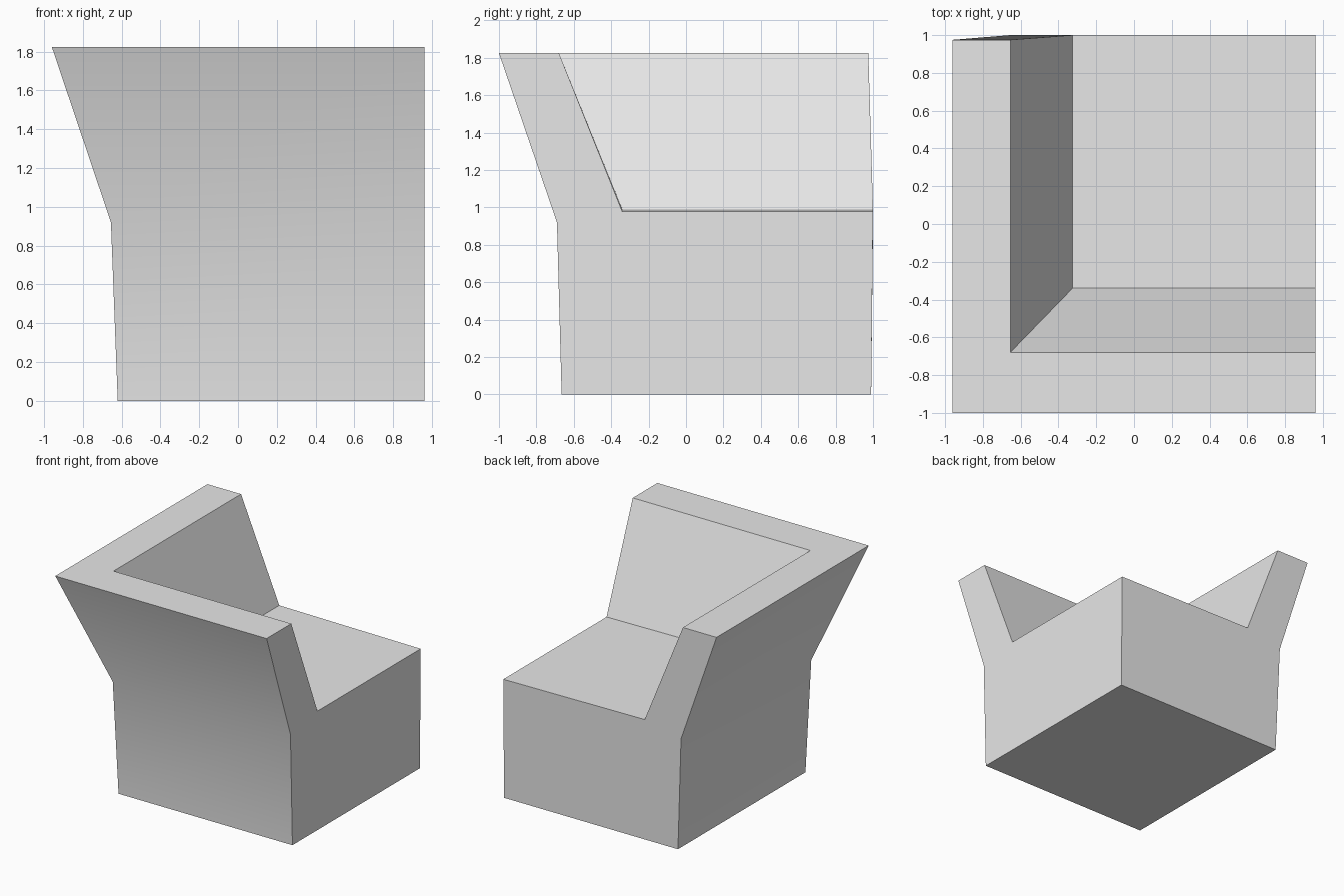
import bpy
import bmesh
from mathutils import Vector

cube = bpy.data.objects.get("Cube")
if cube:
    bpy.data.objects.remove(cube, do_unlink=True)

# One plain upholstery colour
grey = bpy.data.materials.new("light grey")
grey.use_nodes = True
colour = (0.8, 0.8, 0.8, 1)
grey.diffuse_color = colour
grey.node_tree.nodes["Principled BSDF"].inputs["Base Color"].default_value = colour

# Wall profile, from outer foot over the flared rim to the inner seat edge:
# x of side wall, y of front wall, y of side wall's back end, height
profile = [
    (-0.62, -0.665, 0.99, 0),
    (-0.655, -0.69, 1.0, 0.92),
    (-0.96, -1.0, 0.975, 1.825),
    (-0.655, -0.68, 0.975, 1.825),
    (-0.325, -0.34, 1.0, 0.99),
]
SIDE = 0.96
SEAT = 0.977

bm = bmesh.new()
back_end, corner, side_end = [], [], []
for x, y, end, z in profile:
    back_end.append(bm.verts.new((x, end, z)))
    corner.append(bm.verts.new((x, y, z)))
    side_end.append(bm.verts.new((SIDE, y, z)))
side_end[-1].co.z = SEAT

# Mitred wall skins running along the side and the front
for a, b in ((back_end, corner), (corner, side_end)):
    for i in range(len(profile) - 1):
        bm.faces.new((a[i], b[i], b[i + 1], a[i + 1]))

# Seat, underside and the two flat ends meet at the free corner
seat_corner = bm.verts.new((SIDE, 1.0, SEAT))
foot_corner = bm.verts.new((SIDE, 0.99, 0))
bm.faces.new((back_end[-1], corner[-1], side_end[-1], seat_corner))
bm.faces.new((back_end[0], corner[0], side_end[0], foot_corner))
bm.faces.new(back_end + [seat_corner, foot_corner])
bm.faces.new(side_end + [seat_corner, foot_corner])
bmesh.ops.recalc_face_normals(bm, faces=bm.faces[:])

mesh = bpy.data.meshes.new("corner_seat")
bm.to_mesh(mesh)
bm.free()
mesh.materials.append(grey)
seat = bpy.data.objects.new("corner_seat", mesh)
bpy.context.collection.objects.link(seat)

# Soft fold on the walls, crisp edges elsewhere
bpy.ops.object.select_all(action="DESELECT")
seat.select_set(True)
bpy.context.view_layer.objects.active = seat
bpy.ops.object.shade_smooth_by_angle()
